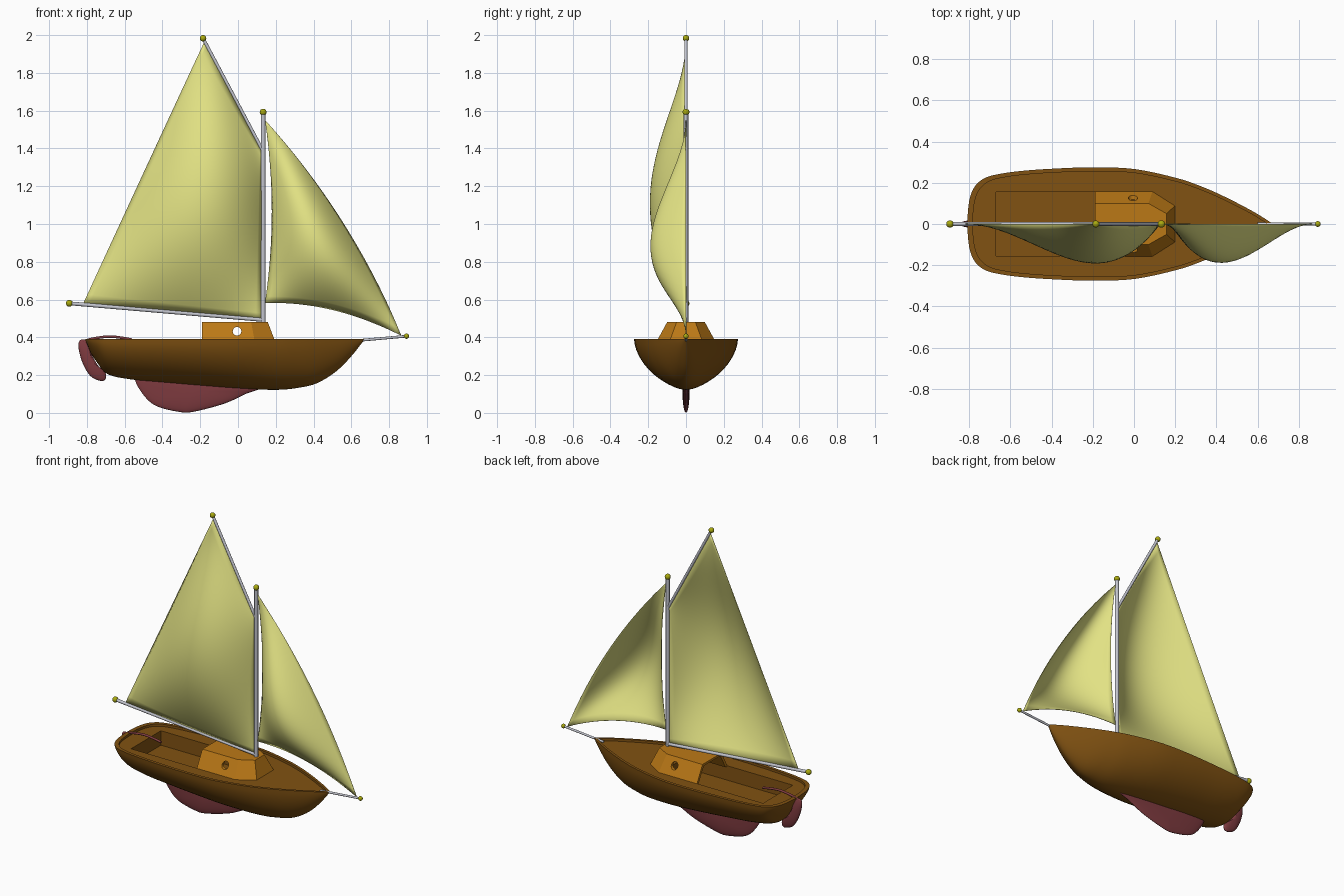
import bpy, bmesh, math
from mathutils import Vector

if "Cube" in bpy.data.objects:
    bpy.data.objects.remove(bpy.data.objects["Cube"])


def material(name, rgb):
    m = bpy.data.materials.new(name)
    m.diffuse_color = (*rgb, 1)
    m.use_nodes = True
    m.node_tree.nodes["Principled BSDF"].inputs["Base Color"].default_value = m.diffuse_color
    return m


HULL = material("hull_brown", (0.22, 0.085, 0.006))
CABIN = material("cabin_orange", (0.50, 0.19, 0.008))
RED = material("keel_red", (0.21, 0.043, 0.05))
SAIL = material("sail_yellow", (0.76, 0.76, 0.23))
SPAR = material("spar_grey", (0.55, 0.56, 0.62))
KNOB = material("knob_olive", (0.40, 0.40, 0.005))


def smooth(ob, angle=35):
    bpy.ops.object.select_all(action='DESELECT')
    ob.select_set(True)
    bpy.context.view_layer.objects.active = ob
    bpy.ops.object.shade_smooth_by_angle(angle=math.radians(angle))


def finish(bm, name, mat):
    bmesh.ops.remove_doubles(bm, verts=bm.verts, dist=1e-5)
    bmesh.ops.recalc_face_normals(bm, faces=bm.faces)
    me = bpy.data.meshes.new(name)
    bm.to_mesh(me)
    bm.free()
    me.materials.append(mat)
    ob = bpy.data.objects.new(name, me)
    bpy.context.collection.objects.link(ob)
    return ob


def loft(name, rings, mat):
    """Closed solid through rings of equal length."""
    bm = bmesh.new()
    vs = [[bm.verts.new(p) for p in r] for r in rings]
    n = len(vs[0])
    for a, b in zip(vs, vs[1:]):
        for i in range(n):
            j = (i + 1) % n
            bm.faces.new((a[i], a[j], b[j], b[i]))
    bm.faces.new(vs[0])
    bm.faces.new(vs[-1])
    return finish(bm, name, mat)


def cut(ob, cutter):
    mod = ob.modifiers.new("cut", 'BOOLEAN')
    mod.operation, mod.solver, mod.object = 'DIFFERENCE', 'EXACT', cutter
    bpy.context.view_layer.objects.active = ob
    bpy.ops.object.modifier_apply(modifier=mod.name)
    bpy.data.objects.remove(cutter)


def spline(pts, steps, closed=False):
    """Catmull-Rom curve through the points."""
    P = [Vector(p) for p in pts]
    n, out = len(P), []
    for i in range(n if closed else n - 1):
        if closed:
            a, b, c, d = (P[(i + k) % n] for k in (-1, 0, 1, 2))
        else:
            a, b, c, d = P[max(i - 1, 0)], P[i], P[i + 1], P[min(i + 2, n - 1)]
        for s in range(steps):
            t = s / steps
            out.append(0.5 * (2 * b + (c - a) * t + (2 * a - 5 * b + 4 * c - d) * t * t
                              + (3 * b - a - 3 * c + d) * t ** 3))
    return out if closed else out + [P[-1]]


def rod(name, a, b, r, mat=SPAR):
    a, b = Vector(a), Vector(b)
    bpy.ops.mesh.primitive_cylinder_add(vertices=20, radius=r, depth=(b - a).length,
                                        location=(a + b) / 2)
    ob = bpy.context.object
    ob.name = name
    ob.rotation_euler = (b - a).to_track_quat('Z', 'Y').to_euler()
    ob.data.materials.append(mat)
    smooth(ob)
    return ob


def knob(name, p, r):
    bpy.ops.mesh.primitive_uv_sphere_add(segments=20, ring_count=12, radius=r, location=p)
    ob = bpy.context.object
    ob.name = name
    ob.data.materials.append(KNOB)
    smooth(ob, 60)


def lens(name, outline, half):
    """Foil: an outline in the xz plane swelling to a thickness in the middle."""
    pts = spline(outline, 6, True)
    c = sum(pts, Vector((0, 0))) / len(pts)
    rings = []
    for k in range(1, 18):
        a = math.pi * k / 18
        s, y = math.sin(a), half * math.cos(a)
        rings.append([(c.x + (p.x - c.x) * s, y, c.y + (p.y - c.y) * s) for p in pts])
    smooth(loft(name, rings, RED), 60)


def sail(name, f, n=28):
    bm = bmesh.new()
    g = [[bm.verts.new(f(i / n, j / n)) for i in range(n + 1)] for j in range(n + 1)]
    for j in range(n):
        for i in range(n):
            bm.faces.new((g[j][i], g[j][i + 1], g[j + 1][i + 1], g[j + 1][i]))
    bmesh.ops.remove_doubles(bm, verts=bm.verts, dist=1e-5)
    ob = finish(bm, name, SAIL)
    mod = ob.modifiers.new("cloth", 'SOLIDIFY')
    mod.thickness, mod.offset = 0.003, 0
    smooth(ob, 60)


# Hull: stations of x, half beam, keel height
TOP = 0.39
stations = spline([(-.808, .03, .385), (-.80, .11, .365), (-.78, .17, .32), (-.745, .21, .265),
                   (-.69, .235, .205), (-.57, .255, .178), (-.4, .268, .162), (-.2, .275, .145),
                   (0, .267, .13), (.2, .225, .122), (.32, .185, .133), (.42, .142, .158),
                   (.52, .092, .22), (.60, .048, .30), (.667, .005, .385)], 4)
rings = []
for x, b, k in stations:
    half = []
    for i in range(15):
        t = math.sin(i / 14 * math.pi / 2)
        half.append((x, b * max(0, 1 - t ** 1.75) ** 0.55, TOP - (TOP - k) * t))
    rings.append(half + [(x, -y, z) for x, y, z in half[-2::-1]])
hull = loft("hull", rings, HULL)

# Sunken deck inside the rail, then the cockpit well
side = [(-.07 + (s.x + .07) * .965, s.y * .93) for s in stations]
plan = side + [(x, -y) for x, y in reversed(side)]
cut(hull, loft("deck_cutter", [[(x, y, z) for x, y in plan] for z in (.375, .45)], HULL))
well = [(-.67, -.155), (.08, -.155), (.08, .155), (-.67, .155)]
cut(hull, loft("well_cutter", [[(x, y, z) for x, y in well] for z in (.28, .45)], HULL))
smooth(hull, 30)


# Cabin: chamfered shell, open at the back, with a porthole on each side
def cabin_block(name, wall, back, z0):
    levels = ((z0, .16, .09, .09, .20), (.48 - wall, .10, .07, .05, .158))
    out = []
    for z, w, x1, w2, x2 in levels:
        pts = [(back, w - wall), (x1, w - wall), (x2 - wall, w2 - wall / 2)]
        pts += [(x, -y) for x, y in reversed(pts)]
        out.append([(x, y, z) for x, y in pts])
    return loft(name, out, CABIN)


cabin = cabin_block("cabin", 0, -.19, .37)
cut(cabin, cabin_block("cabin_cutter", .014, -.25, .36))
cut(cabin, rod("porthole_cutter", (-.005, -.3, .432), (-.005, .3, .432), .023, CABIN))
smooth(cabin, 25)

# Keel, rudder and tiller
lens("keel", [(-.545, .19), (-.515, .115), (-.44, .04), (-.31, .005), (-.23, .007),
              (-.07, .05), (.04, .10), (.13, .14), (.05, .2), (-.25, .21), (-.48, .21)], .019)
lens("rudder", [(-.835, .385), (-.845, .35), (-.825, .27), (-.783, .197), (-.73, .17),
                (-.702, .178), (-.703, .215), (-.74, .25), (-.775, .31), (-.80, .38)], .019)
path = spline([(-.825, .378), (-.76, .395), (-.68, .404), (-.61, .397), (-.56, .388)], 5)
smooth(loft("tiller", [[(p.x, .008 * math.cos(a), p.y + .007 * math.sin(a))
                        for a in (math.tau * i / 10 for i in range(10))] for p in path], RED), 50)

# Spars and their end knobs
MX = .133
rod("mast", (MX, 0, .44), (MX, 0, 1.59), .012)
rod("gaff", (MX, 0, 1.385), (-.185, 0, 1.983), .0085)
rod("boom", (MX, 0, .492), (-.893, 0, .58), .010)
rod("bowsprit", (.60, 0, .38), (.892, 0, .406), .007)
knob("mast_knob", (MX, 0, 1.592), .018)
knob("gaff_knob", (-.185, 0, 1.983), .017)
knob("boom_knob", (-.893, 0, .58), .018)
knob("bowsprit_knob", (.892, 0, .406), .014)


# Mainsail: four-cornered patch billowing to the front
def main_point(u, v):
    tack, clew = Vector((.127, 0, .497)), Vector((-.82, 0, .578))
    throat, peak = Vector((.127, 0, 1.385)), Vector((-.178, 0, 1.965))
    p = tack.lerp(clew, u).lerp(throat.lerp(peak, u), v)
    p.y = -.19 * 16 * u * (1 - u) * v * (1 - v)
    return p


# Jib: triangle with bowed edges
def jib_point(u, h):
    c, t = (1 - h) * (1 - u), (1 - h) * u
    x = .143 * h + .143 * c + .865 * t + 4 * (.05 * h * t + .037 * h * c)
    z = 1.55 * h + .582 * c + .408 * t + 4 * (.03 * h * t + .05 * c * t)
    return Vector((x, -.187 * 27 * h * c * t, z))


sail("mainsail", main_point)
sail("jib", jib_point)
